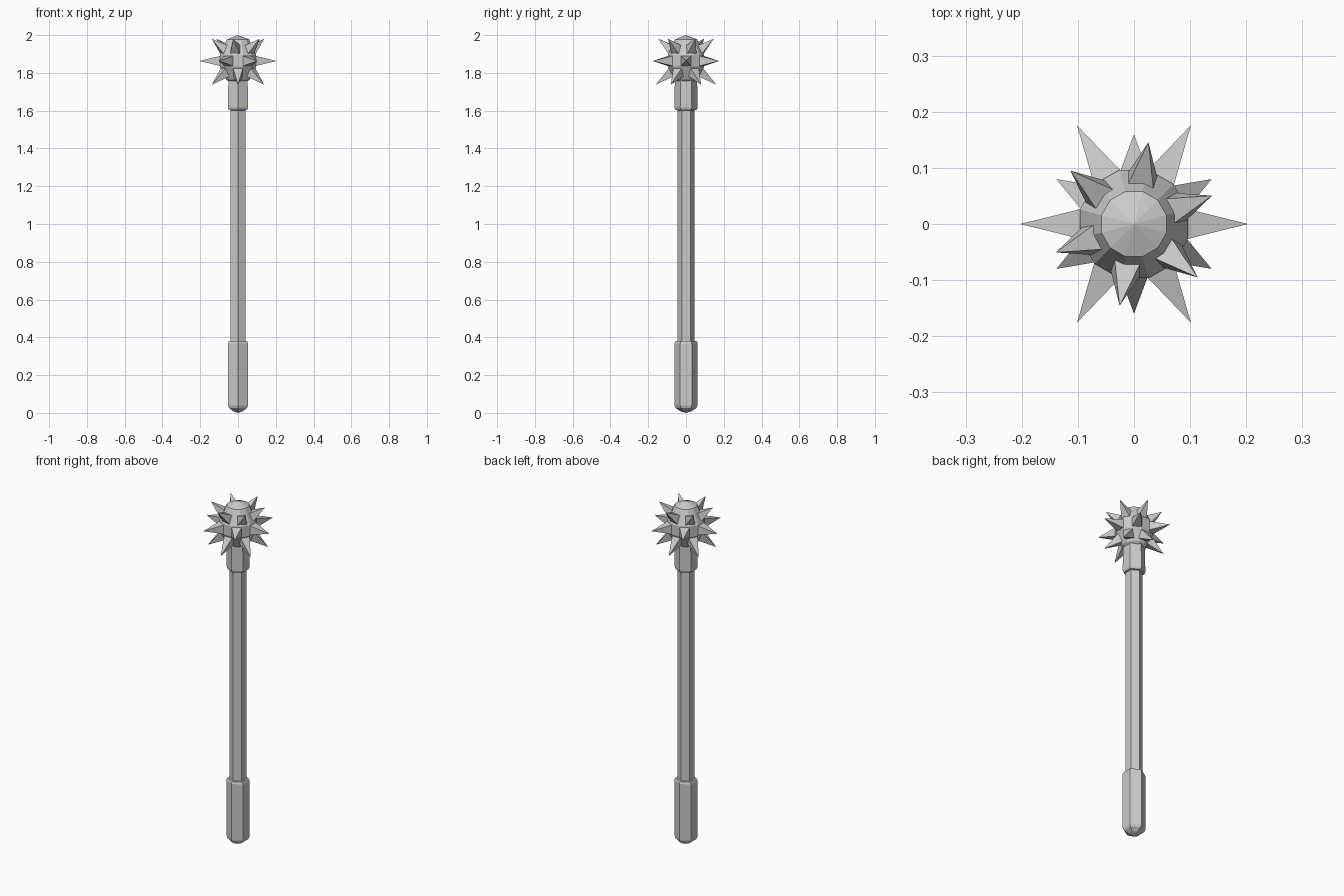
import bpy, bmesh
from math import cos, sin, pi, radians
from mathutils import Vector

if "Cube" in bpy.data.objects:
    bpy.data.objects.remove(bpy.data.objects["Cube"])


def finish(name, bm):
    bmesh.ops.recalc_face_normals(bm, faces=bm.faces[:])
    mesh = bpy.data.meshes.new(name)
    bm.to_mesh(mesh)
    bm.free()
    ob = bpy.data.objects.new(name, mesh)
    bpy.context.collection.objects.link(ob)
    return ob


def lathe(name, profile, sides, turn):
    """Faceted solid from (radius, z) rings; radius 0 makes a point."""
    bm = bmesh.new()
    rings = []
    for r, z in profile:
        if r == 0:
            rings.append([bm.verts.new((0, 0, z))] * sides)
        else:
            rings.append([bm.verts.new((r * cos(turn + 2 * pi * i / sides),
                                        r * sin(turn + 2 * pi * i / sides), z))
                          for i in range(sides)])
    for a, b in zip(rings, rings[1:]):
        for i in range(sides):
            j = (i + 1) % sides
            bm.faces.new(list(dict.fromkeys((a[i], a[j], b[j], b[i]))))
    for ring in (rings[0], rings[-1]):
        if len(set(ring)) > 2:
            bm.faces.new(ring)
    return finish(name, bm)


# Hexagonal shaft, grip and collar, corners towards +y and -y
HEX = pi / 2
lathe("shaft", [(0.045, 0.36), (0.045, 1.63)], 6, HEX)
lathe("grip", [(0, 0), (0.03, 0.009), (0.055, 0.026), (0.061, 0.04),
               (0.061, 0.368), (0.056, 0.38), (0.045, 0.38)], 6, HEX)
lathe("collar", [(0.045, 1.602), (0.056, 1.604), (0.061, 1.616),
                 (0.059, 1.775)], 6, HEX)

# Twelve-sided ball head
lathe("head_ball", [(0.045, 1.75), (0.065, 1.765), (0.1, 1.835), (0.1, 1.895),
                    (0.06, 1.978), (0, 2.0)], 12, radians(15))

# Four-sided spikes in three rings of six
CENTRE = Vector((0, 0, 1.863))


def spike_ring(name, radius, z, start, base_dist, half):
    bm = bmesh.new()
    for k in range(6):
        a = radians(start + 60 * k)
        tip = Vector((radius * cos(a), radius * sin(a), z))
        out = (tip - CENTRE).normalized()
        side = Vector((-sin(a), cos(a), 0))
        up = out.cross(side)
        mid = CENTRE + out * base_dist
        base = [bm.verts.new(mid + half * (side * s + up * t))
                for s, t in ((-1, -1), (1, -1), (1, 1), (-1, 1))]
        top = bm.verts.new(tip)
        bm.faces.new(base)
        for i in range(4):
            bm.faces.new((base[i], base[(i + 1) % 4], top))
    return finish(name, bm)


spike_ring("middle_spikes", 0.203, 1.863, 0, 0.094, 0.027)
spike_ring("upper_spikes", 0.148, 1.98, 20, 0.094, 0.026)
spike_ring("lower_spikes", 0.16, 1.738, 30, 0.094, 0.026)
